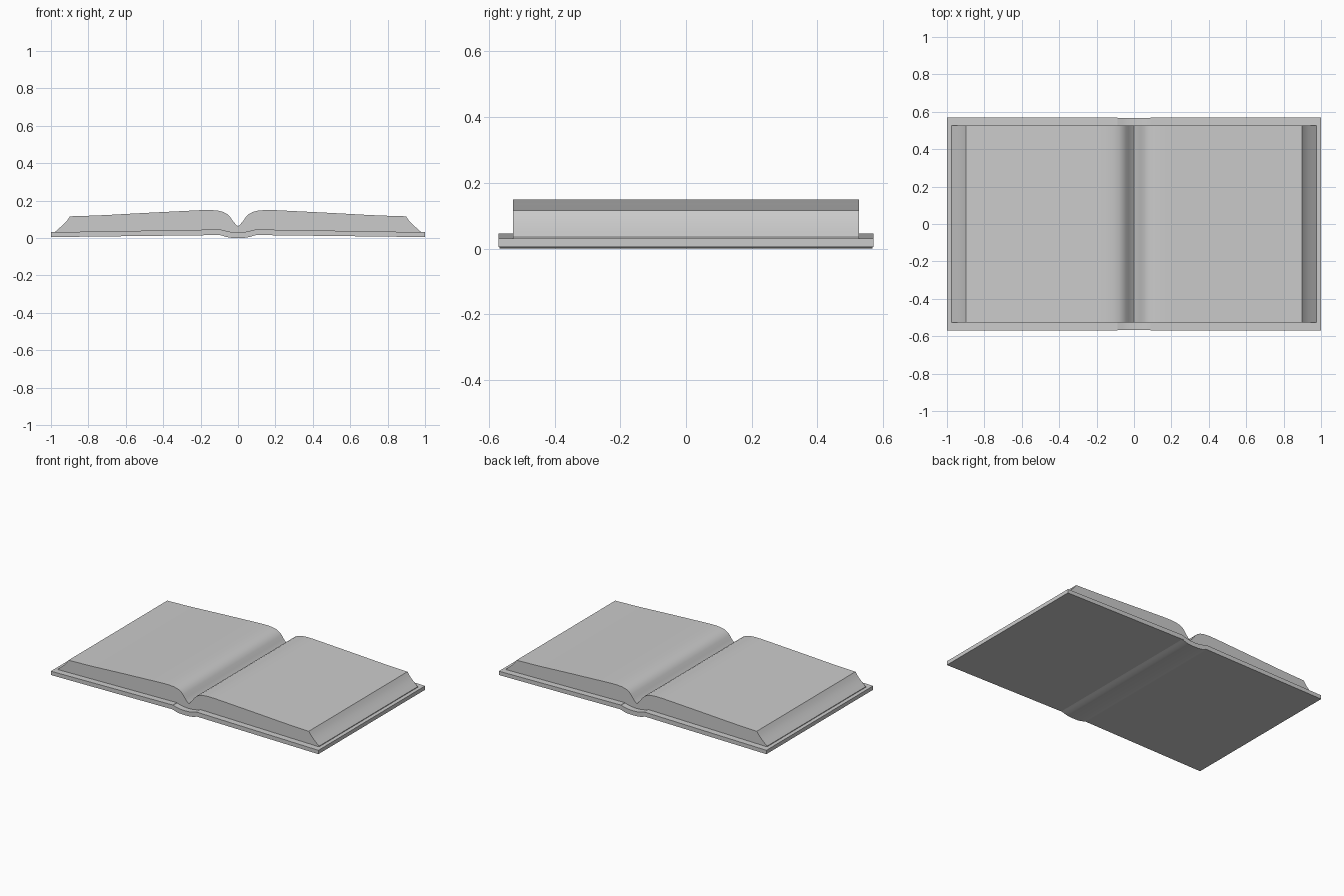
import bpy, bmesh, math

if "Cube" in bpy.data.objects:
    bpy.data.objects.remove(bpy.data.objects["Cube"])


def extrude_profile(name, pts, half_depth):
    """Closed x-z outline extruded along y, centred on y = 0."""
    bm = bmesh.new()
    face = bm.faces.new([bm.verts.new((x, -half_depth, z)) for x, z in pts])
    ext = bmesh.ops.extrude_face_region(bm, geom=[face])
    moved = [v for v in ext["geom"] if isinstance(v, bmesh.types.BMVert)]
    bmesh.ops.translate(bm, verts=moved, vec=(0, 2 * half_depth, 0))
    bmesh.ops.recalc_face_normals(bm, faces=bm.faces)
    mesh = bpy.data.meshes.new(name)
    bm.to_mesh(mesh)
    bm.free()
    obj = bpy.data.objects.new(name, mesh)
    bpy.context.collection.objects.link(obj)
    bpy.ops.object.select_all(action='DESELECT')
    obj.select_set(True)
    bpy.context.view_layer.objects.active = obj
    bpy.ops.object.shade_smooth_by_angle(angle=math.radians(30))
    return obj


def mirrored(half):
    """Right half (starting at x = 0) to a full left-to-right line."""
    return [(-x, z) for x, z in reversed(half) if x > 0] + half


# Cover boards, tilting up slightly towards the spine
for side, name in ((-1, "left_cover"), (1, "right_cover")):
    board = [(1.0, 0.005), (1.0, 0.031), (0.088, 0.046), (0.088, 0.016)]
    extrude_profile(name, [(side * x, z) for x, z in board], 0.57)

# Sagging spine strip between the boards
spine_low = mirrored([(0, 0), (0.035, 0.001), (0.06, 0.005), (0.08, 0.011), (0.1, 0.017)])
spine_high = mirrored([(0, 0.03), (0.035, 0.032), (0.06, 0.037), (0.088, 0.044)])
extrude_profile("spine", spine_low + spine_high[::-1], 0.568)

# Open page block: curved gutter, gently sloping tops, slanted fore edges
page_top = mirrored([(0, 0.062), (0.012, 0.073), (0.028, 0.092), (0.042, 0.112),
                     (0.058, 0.128), (0.08, 0.14), (0.11, 0.147), (0.15, 0.15),
                     (0.2, 0.149), (0.3, 0.144), (0.5, 0.134), (0.7, 0.123),
                     (0.8, 0.119), (0.898, 0.116), (0.912, 0.096),
                     (0.932, 0.074), (0.952, 0.056), (0.975, 0.036)])
page_base = mirrored([(0, 0.029), (0.035, 0.031), (0.06, 0.036), (0.09, 0.043), (0.975, 0.03)])
extrude_profile("pages", page_top + page_base[::-1], 0.527)
